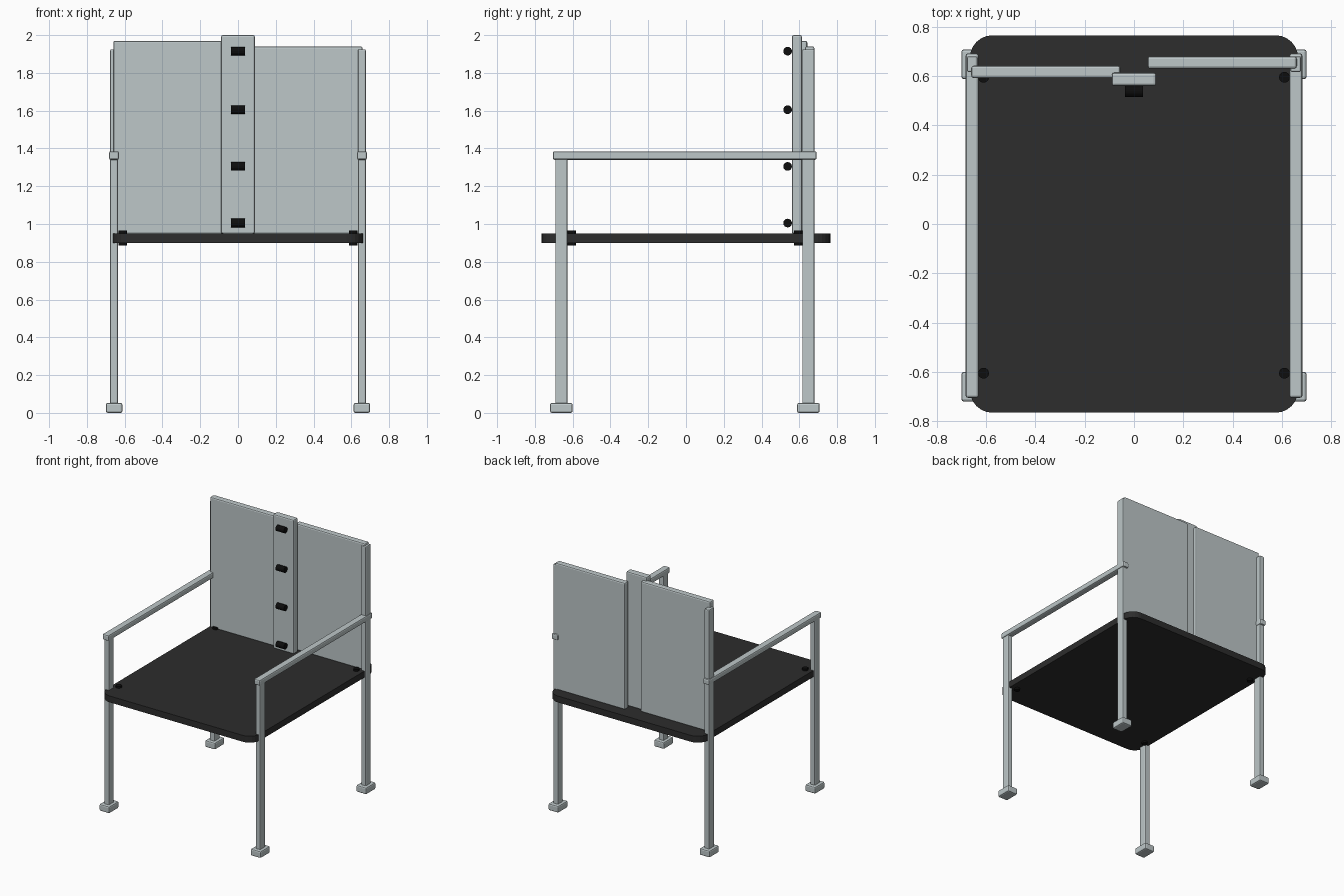
import bpy, bmesh
from math import pi
from mathutils import Matrix

if "Cube" in bpy.data.objects:
    bpy.data.objects.remove(bpy.data.objects["Cube"])


def make_material(name, rgb):
    mat = bpy.data.materials.new(name)
    mat.use_nodes = True
    mat.diffuse_color = (*rgb, 1)
    mat.node_tree.nodes["Principled BSDF"].inputs["Base Color"].default_value = (*rgb, 1)
    return mat


GREY = make_material("pale_grey", (0.51, 0.57, 0.58))
CHARCOAL = make_material("charcoal", (0.026, 0.026, 0.026))
BLACK = make_material("black", (0.004, 0.004, 0.004))


def finish(name, bm, mat):
    mesh = bpy.data.meshes.new(name)
    bm.to_mesh(mesh)
    bm.free()
    mesh.materials.append(mat)
    obj = bpy.data.objects.new(name, mesh)
    bpy.context.collection.objects.link(obj)
    return obj


def box(name, x, y, z, mat=GREY, bevel=0.01):
    """Box spanning the given (low, high) ranges, with softened edges."""
    bm = bmesh.new()
    bmesh.ops.create_cube(bm, size=1)
    spans = (x, y, z)
    for v in bm.verts:
        v.co = [s[0] if c < 0 else s[1] for s, c in zip(spans, v.co)]
    if bevel:
        bmesh.ops.bevel(bm, geom=bm.edges[:], offset=bevel, segments=2,
                        profile=0.5, affect='EDGES')
    return finish(name, bm, mat)


def cylinder(name, center, radius, length, along_x=False):
    bm = bmesh.new()
    turn = Matrix.Rotation(pi / 2, 4, 'Y') if along_x else Matrix()
    bmesh.ops.create_cone(bm, cap_ends=True, segments=16, radius1=radius,
                          radius2=radius, depth=length,
                          matrix=Matrix.Translation(center) @ turn)
    return finish(name, bm, BLACK)


# Seat slab with rounded corners in plan
seat = box("seat", (-0.665, 0.665), (-0.765, 0.765), (0.9, 0.95), CHARCOAL, 0)
bm = bmesh.new()
bm.from_mesh(seat.data)
upright = [e for e in bm.edges if abs(e.verts[0].co.z - e.verts[1].co.z) > 0.01]
bmesh.ops.bevel(bm, geom=upright, offset=0.09, segments=6, profile=0.5, affect='EDGES')
bm.to_mesh(seat.data)
bm.free()

# Legs, feet, armrests and seat bolts on both sides
for side, s in (("right", -1), ("left", 1)):
    def span(inner, outer):
        return tuple(sorted((s * inner, s * outer)))

    for end, y, top in (("front", -0.66, 1.35), ("back", 0.648, 1.925)):
        box(f"{end}_{side}_leg", span(0.635, 0.677), (y - 0.032, y + 0.032),
            (0.03, top), bevel=0.007)
        box(f"{end}_{side}_foot", span(0.612, 0.7), (y - 0.06, y + 0.06), (0, 0.053))
    box(f"{side}_armrest", span(0.63, 0.683), (-0.705, 0.692), (1.34, 1.385))
    for end, y in (("front", -0.605), ("back", 0.595)):
        cylinder(f"{end}_{side}_seat_bolt", (s * 0.61, y, 0.925), 0.022, 0.08)

# Backrest: two offset panels and a central strip
box("right_back_panel", (-0.66, -0.055), (0.592, 0.642), (0.948, 1.97))
box("left_back_panel", (0.055, 0.66), (0.63, 0.68), (0.948, 1.94))
box("back_center_strip", (-0.09, 0.09), (0.56, 0.614), (0.948, 2.0))

# Pegs up the central strip
for i, z in enumerate((1.005, 1.305, 1.605, 1.915)):
    cylinder(f"back_peg_{i + 1}", (0, 0.538, z), 0.023, 0.072, along_x=True)
